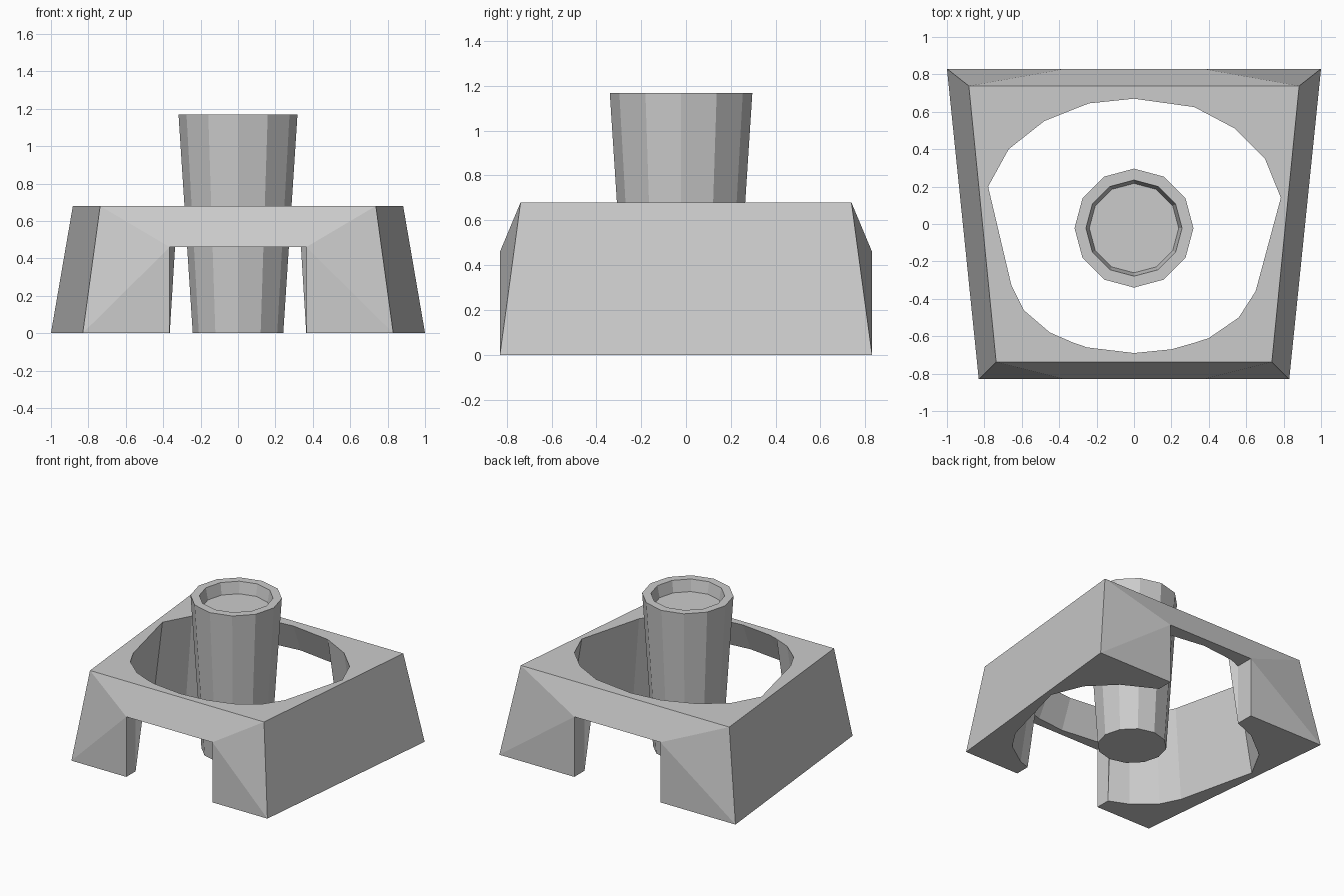
import bpy, bmesh
from math import cos, sin, pi

if "Cube" in bpy.data.objects:
    bpy.data.objects.remove(bpy.data.objects["Cube"])

TOP, ARCH = 0.68, 0.46      # top of the frame, height of the openings
FLARE = 1.13                # the hole widens toward the ground


def finish(bm, name):
    bmesh.ops.remove_doubles(bm, verts=bm.verts, dist=1e-4)
    bmesh.ops.recalc_face_normals(bm, faces=bm.faces)
    mesh = bpy.data.meshes.new(name)
    bm.to_mesh(mesh)
    bm.free()
    bpy.context.collection.objects.link(bpy.data.objects.new(name, mesh))


def face(bm, *pts):
    bm.faces.new([bm.verts.new(p) for p in pts])


def frame_half(bm, s, rim, n1, n2):
    """One side of the frame; rim runs front to back, n1/n2 are opening edges."""
    top = [(x, y, TOP) for x, y in rim]
    ground = [(x * FLARE, y * FLARE, 0) for x, y in rim]
    arch = [(x * FLARE, y * FLARE, ARCH) for x, y in rim]
    # Hole wall
    for i in range(len(rim) - 1):
        low = ground if n1 <= i < n2 else arch
        face(bm, top[i], top[i + 1], low[i + 1], low[i])
    outline_top, outline_ground = [], []
    for d, n, span, bx, tx in ((-1, n1, range(0, n1 + 1), 0.83, 0.737),
                               (1, n2, range(len(rim) - 1, n2 - 1, -1), 1.0, 0.883)):
        mid_t, mid_a = (0, d * 0.738, TOP), (0, d * 0.83, ARCH)
        edge_t = (s * 0.33, d * 0.738, TOP)
        edge_a, edge_g = (s * 0.365, d * 0.83, ARCH), (s * 0.365, d * 0.83, 0)
        cor_g, cor_t = (s * bx, d * 0.83, 0), (s * tx, d * 0.738, TOP)
        # Lintel face and folded outer wall
        face(bm, mid_t, edge_t, edge_a, mid_a)
        face(bm, edge_a, edge_g, cor_g)
        face(bm, edge_a, cor_g, cor_t)
        face(bm, edge_a, cor_t, edge_t)
        # Opening jamb and lintel underside
        face(bm, edge_a, edge_g, ground[n], arch[n])
        face(bm, arch[n], ground[n], top[n])
        face(bm, mid_a, edge_a, *[arch[i] for i in reversed(span)])
        outline_top.append([mid_t, edge_t, cor_t])
        outline_ground.append([edge_g, cor_g])
    # Side wall, top and ground faces
    (tf, tb), (gf, gb) = outline_top, outline_ground
    face(bm, gf[-1], gb[-1], tb[-1], tf[-1])
    face(bm, *tf, *tb[::-1], *top[::-1])
    face(bm, *gf, *gb[::-1], *ground[n1:n2 + 1][::-1])


# Base frame with a flared hole and front and back openings
right = [(0, -.69), (.20, -.67), (.323, -.635), (.40, -.61), (.56, -.50), (.65, -.36),
         (.785, .14), (.70, .35), (.54, .51), (.323, .625), (0, .67)]
left = [(0, -.69), (-.25, -.66), (-.323, -.635), (-.45, -.58), (-.59, -.46), (-.655, -.33),
        (-.78, .20), (-.67, .40), (-.48, .55), (-.323, .613), (-.24, .645), (0, .67)]
bm = bmesh.new()
frame_half(bm, 1, right, 2, 9)
frame_half(bm, -1, left, 2, 9)
finish(bm, "base_frame")

# Tapered twelve-sided cup standing in the hole
bm = bmesh.new()
rings = [[(r * cos(i * pi / 6), r * sin(i * pi / 6) - 0.022, z) for i in range(12)]
         for r, z in ((.242, 0), (.318, 1.168), (.257, 1.168), (.239, 1.08))]
for a, b in zip(rings, rings[1:]):
    for i in range(12):
        j = (i + 1) % 12
        face(bm, a[i], a[j], b[j], b[i])
face(bm, *rings[0])
face(bm, *rings[-1])
finish(bm, "center_cup")
